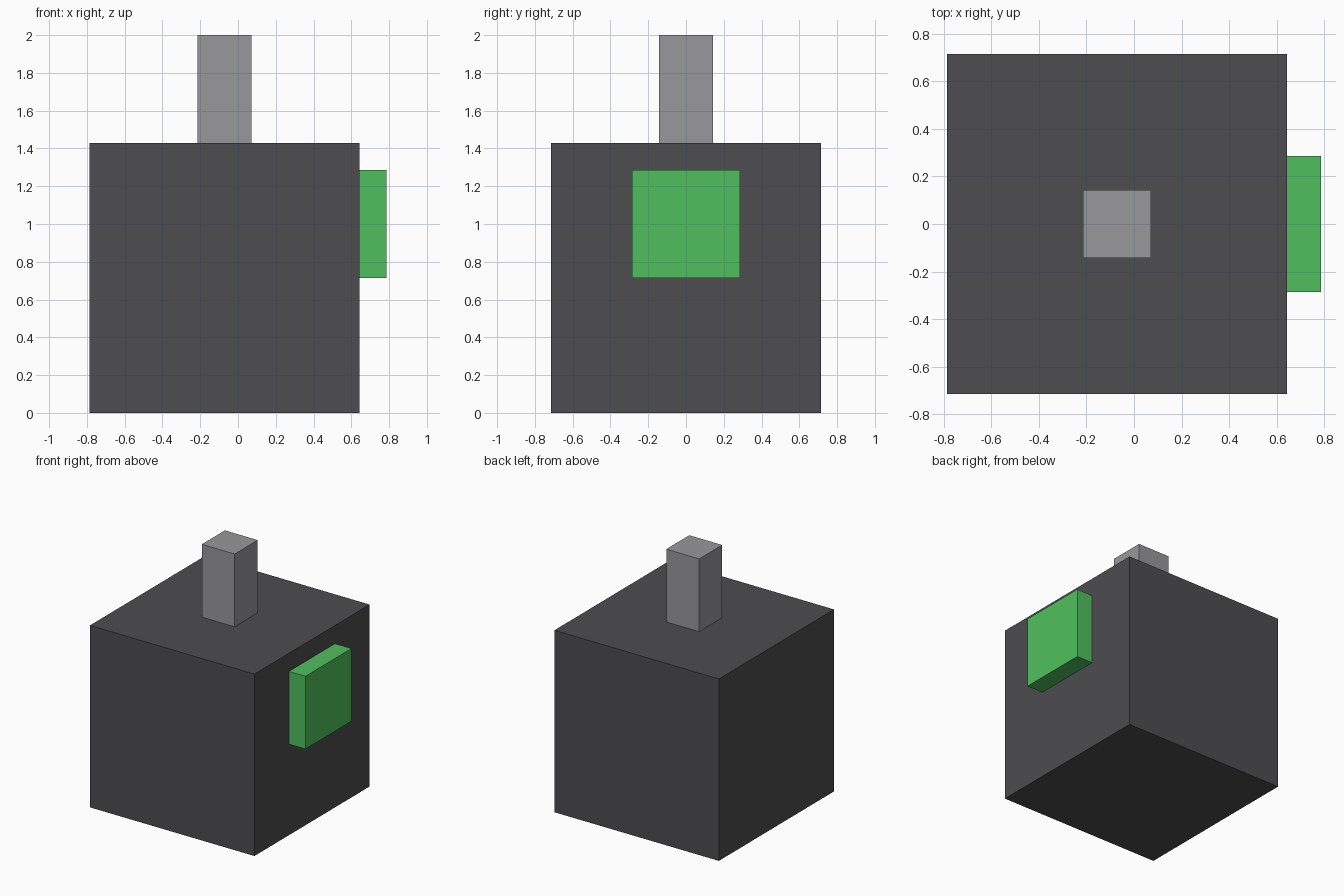
import bpy

cube = bpy.data.objects.get("Cube")
if cube:
    bpy.data.objects.remove(cube, do_unlink=True)

U = 1 / 7  # grid unit: the model is 14 units tall


def make_material(name, rgb):
    mat = bpy.data.materials.new(name)
    mat.use_nodes = True
    colour = (*rgb, 1.0)
    mat.diffuse_color = colour
    mat.node_tree.nodes["Principled BSDF"].inputs["Base Color"].default_value = colour
    return mat


def make_box(name, low, high, mat):
    """Box between two corners given in grid units."""
    centre = [(a + b) / 2 * U for a, b in zip(low, high)]
    size = [(b - a) * U for a, b in zip(low, high)]
    bpy.ops.mesh.primitive_cube_add(size=1, location=centre)
    obj = bpy.context.object
    obj.name = obj.data.name = name
    obj.scale = size
    bpy.ops.object.transform_apply(location=False, rotation=False, scale=True)
    obj.data.materials.append(mat)
    return obj


dark_grey = make_material("dark grey", (0.075, 0.074, 0.081))
light_grey = make_material("light grey", (0.314, 0.309, 0.328))
green = make_material("green", (0.078, 0.527, 0.109))

# Main block, post on its top, raised plate on its left side
make_box("body", (-5.5, -5, 0), (4.5, 5, 10), dark_grey)
make_box("top_post", (-1.5, -1, 10), (0.5, 1, 14), light_grey)
make_box("side_panel", (4.5, -2, 5), (5.5, 2, 9), green)
